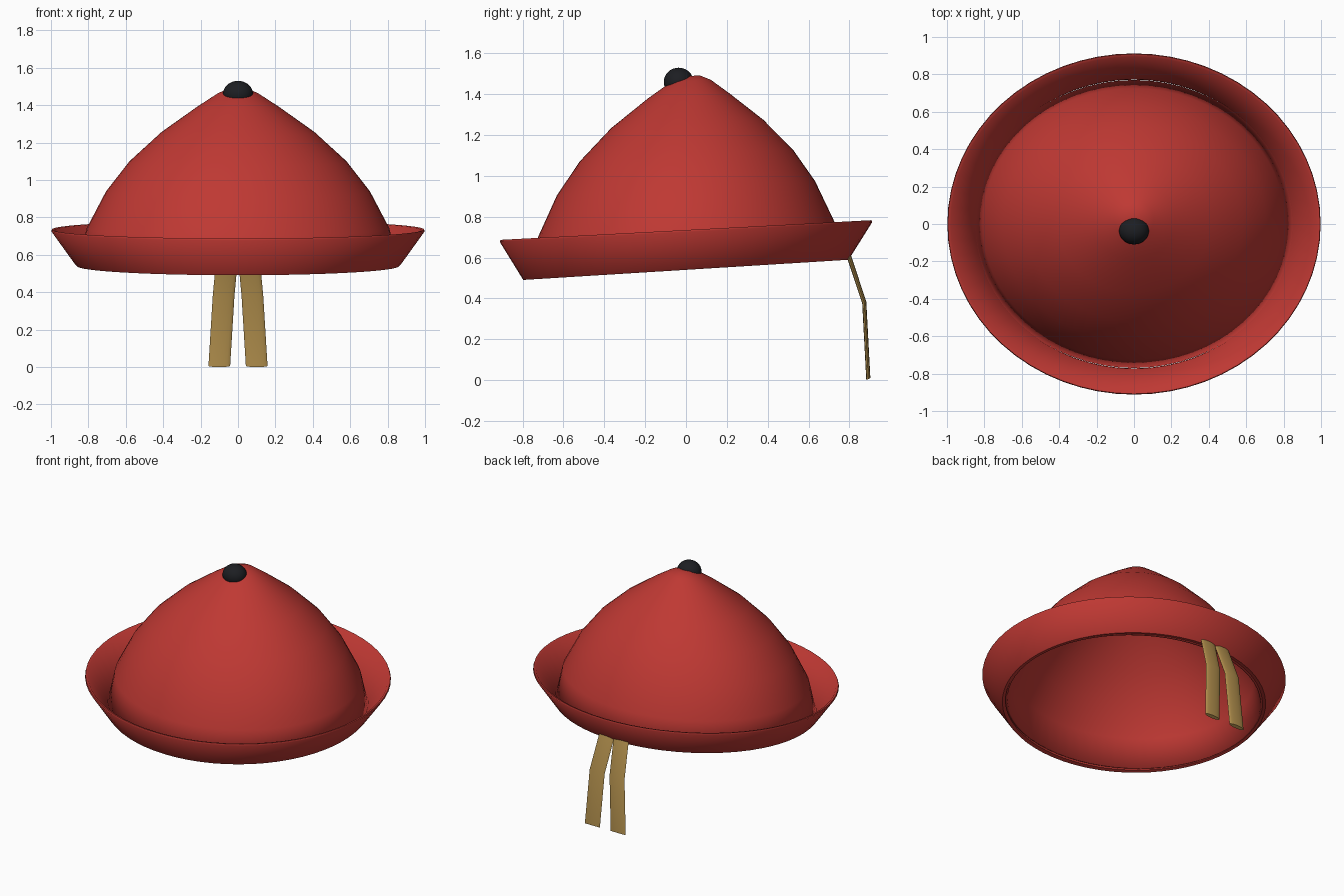
import bpy, bmesh, math

if "Cube" in bpy.data.objects:
    bpy.data.objects.remove(bpy.data.objects["Cube"])


def material(name, rgb):
    m = bpy.data.materials.new(name)
    m.diffuse_color = (*rgb, 1)
    m.use_nodes = True
    m.node_tree.nodes["Principled BSDF"].inputs["Base Color"].default_value = m.diffuse_color
    return m


RED = material("red_felt", (0.52, 0.04, 0.033))
TAN = material("tan_ribbon", (0.45, 0.28, 0.075))
BLACK = material("black_button", (0.012, 0.013, 0.016))


def finish(obj, mat, angle=35):
    obj.data.materials.append(mat)
    bpy.ops.object.select_all(action='DESELECT')
    obj.select_set(True)
    bpy.context.view_layer.objects.active = obj
    bpy.ops.object.shade_smooth_by_angle(angle=math.radians(angle))
    return obj


def loft(name, rings, mat, loop=False, cap_start=False, cap_end=False, angle=35):
    """Bridge successive rings of points into one surface."""
    bm = bmesh.new()
    rows = [[bm.verts.new(p) for p in ring] for ring in rings]
    n = len(rows[0])
    pairs = list(zip(rows, rows[1:])) + ([(rows[-1], rows[0])] if loop else [])
    for a, b in pairs:
        for i in range(n):
            j = (i + 1) % n
            bm.faces.new((a[i], a[j], b[j], b[i]))
    if cap_start:
        bm.faces.new(rows[0][::-1])
    if cap_end:
        bm.faces.new(rows[-1])
    if loop or cap_start:
        bmesh.ops.recalc_face_normals(bm, faces=bm.faces)
    me = bpy.data.meshes.new(name)
    bm.to_mesh(me)
    bm.free()
    obj = bpy.data.objects.new(name, me)
    bpy.context.collection.objects.link(obj)
    return finish(obj, mat, angle)


def tilted_ring(rx, ry, z, slope=0.055, cy=0.0, n=64):
    """Ellipse whose back is higher than its front."""
    pts = []
    for i in range(n):
        a = 2 * math.pi * i / n
        y = ry * math.sin(a)
        pts.append((rx * math.cos(a), cy + y, z + slope * y))
    return pts


# Crown: hollow dome, (rx, ry, z, y shift) from base to tip
profile = [(0.85, 0.77, 0.55, 0), (0.81, 0.725, 0.74, 0), (0.705, 0.632, 0.94, 0),
           (0.58, 0.522, 1.10, 0.002), (0.41, 0.372, 1.255, 0.006),
           (0.22, 0.202, 1.39, 0.015), (0.105, 0.098, 1.465, 0.024),
           (0.04, 0.038, 1.49, 0.03)]
crown = loft("crown", [tilted_ring(rx, ry, z, 0.055, cy) for rx, ry, z, cy in profile],
             RED, cap_end=True, angle=50)
shell = crown.modifiers.new("thickness", 'SOLIDIFY')
shell.thickness = 0.015
shell.offset = -1

# Brim: upturned flaring band, closed cross-section
loft("brim", [tilted_ring(0.845, 0.772, 0.545, 0.061),
              tilted_ring(0.862, 0.797, 0.54, 0.062),
              tilted_ring(0.872, 0.803, 0.55, 0.062),
              tilted_ring(0.998, 0.912, 0.725, 0.053),
              tilted_ring(0.995, 0.908, 0.735, 0.053),
              tilted_ring(0.98, 0.894, 0.732, 0.053),
              tilted_ring(0.85, 0.775, 0.565, 0.061)], RED, loop=True, angle=60)

# Button near the tip, set slightly forward
bpy.ops.mesh.primitive_uv_sphere_add(segments=32, ring_count=16, radius=1,
                                     location=(0, -0.036, 1.46))
button = bpy.context.object
button.name = "button"
button.scale = (0.08, 0.073, 0.07)
finish(button, BLACK)

# Two ribbon tails hanging from the back, flat oval section
path = [(0.055, 0.795, 0.615), (0.077, 0.873, 0.38), (0.1, 0.893, 0.005)]
for side, label in ((-1, "left"), (1, "right")):
    rings = []
    for x, y, z in path:
        ring = []
        for i in range(16):
            a = 2 * math.pi * i / 16
            u, v = math.cos(a), math.sin(a)
            ring.append((side * (x + 0.058 * u), y + 0.01 * v,
                         z + 0.005 * v))
        rings.append(ring)
    loft("ribbon_tail_" + label, rings, TAN, cap_start=True, cap_end=True, angle=40)
